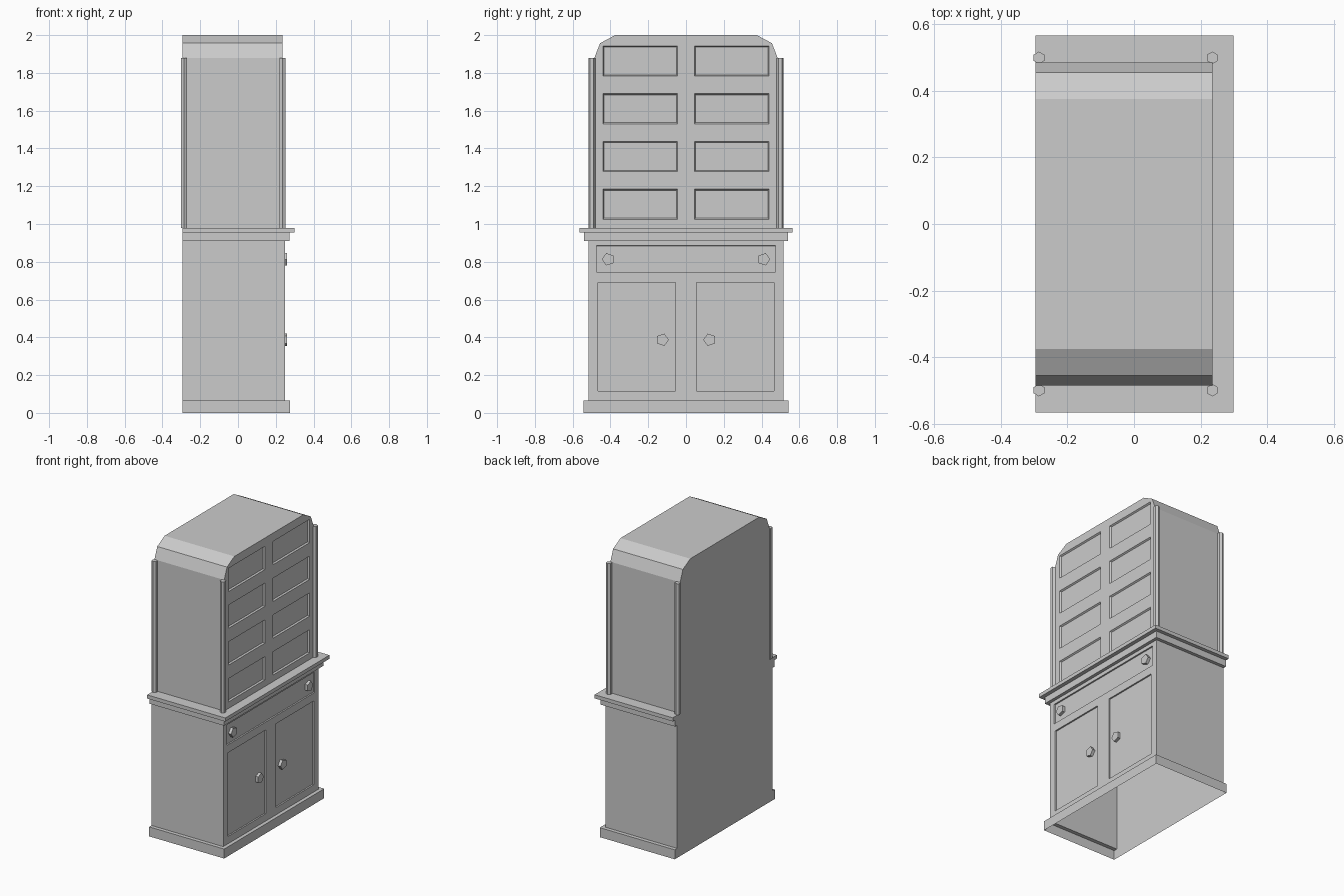
import bpy, bmesh
from math import pi, radians

if "Cube" in bpy.data.objects:
    bpy.data.objects.remove(bpy.data.objects["Cube"])

BACK = -0.295


def finish(bm, name):
    mesh = bpy.data.meshes.new(name)
    bm.to_mesh(mesh)
    bm.free()
    ob = bpy.data.objects.new(name, mesh)
    bpy.context.collection.objects.link(ob)
    return ob


def recess(bm, front, y0, y1, z0, z1, slope):
    """Cut a rectangle out of the front face holding it, and sink it."""
    cy, cz = (y0 + y1) / 2, (z0 + z1) / 2

    def target():
        for f in bm.faces:
            if all(abs(v.co.x - front) < 1e-4 for v in f.verts):
                ys = [v.co.y for v in f.verts]
                zs = [v.co.z for v in f.verts]
                if min(ys) < cy < max(ys) and min(zs) < cz < max(zs):
                    return f

    for co, no in (((0, 0, z0), (0, 0, 1)), ((0, 0, z1), (0, 0, 1)),
                   ((0, y0, 0), (0, 1, 0)), ((0, y1, 0), (0, 1, 0))):
        f = target()
        bmesh.ops.bisect_plane(bm, geom=[f, *f.edges, *f.verts], dist=1e-4,
                               plane_co=co, plane_no=no)
    bmesh.ops.inset_individual(bm, faces=[target()], thickness=slope, depth=-0.01)


# Cabinet shell, open underneath: (front x, half width y, z) from floor to top
tiers = [(0.275, 0.543, 0), (0.275, 0.543, 0.065),            # plinth
         (0.25, 0.517, 0.065), (0.25, 0.517, 0.91),           # cupboard
         (0.272, 0.54, 0.91), (0.272, 0.54, 0.955),           # lower moulding
         (0.299, 0.565, 0.955), (0.299, 0.565, 0.98),         # worktop
         (0.235, 0.485, 0.98), (0.235, 0.485, 1.88),          # upper case
         (0.235, 0.455, 1.957), (0.235, 0.375, 2.0)]          # curved top
bm = bmesh.new()
loops = [[bm.verts.new(p) for p in ((BACK, -w, z), (x, -w, z), (x, w, z), (BACK, w, z))]
         for x, w, z in tiers]
for a, b in zip(loops, loops[1:]):
    step = a[0].co.z == b[0].co.z
    for i in range(3 if step else 4):
        j = (i + 1) % 4
        bm.faces.new((a[i], a[j], b[j], b[i]))
bm.faces.new(loops[-1])
# merge the upper front into one face
bm.normal_update()
flat = [e for e in bm.edges if len(e.link_faces) == 2
        and all(abs(v.co.x - 0.235) < 1e-4 and v.co.z > 1.8 for v in e.verts)
        and e.calc_face_angle() < 0.01]
bmesh.ops.dissolve_edges(bm, edges=flat, use_verts=False)

# Recessed panes, doors and drawer
for row in range(4):
    z = 1.025 + row * 0.2525
    for y0, y1 in ((-0.44, -0.045), (0.045, 0.44)):
        recess(bm, 0.235, y0, y1, z, z + 0.16, 0.009)
recess(bm, 0.25, -0.475, 0.475, 0.745, 0.885, 0.0004)
for y0, y1 in ((-0.465, -0.055), (0.055, 0.465)):
    recess(bm, 0.25, y0, y1, 0.115, 0.69, 0.0004)
finish(bm, "cabinet_shell")


def prism(name, sides, r, depth, loc, rot=(0, 0, 0)):
    bpy.ops.mesh.primitive_cylinder_add(vertices=sides, radius=r, depth=depth,
                                        location=loc, rotation=rot)
    bpy.context.object.name = name


for s in (-1, 1):
    # Hexagonal corner posts
    for x, tag in ((-0.285, "back"), (0.235, "front")):
        prism(tag + "_post", 6, 0.0185, 0.9, (x, s * 0.4985, 1.43))
    # Five-sided knobs
    prism("drawer_knob", 5, 0.034, 0.022, (0.249, s * 0.412, 0.813),
          (0 if s > 0 else pi, pi / 2, 0))
    prism("door_knob", 5, 0.034, 0.022, (0.249, s * 0.125, 0.387),
          (0 if s < 0 else pi, pi / 2, 0))
